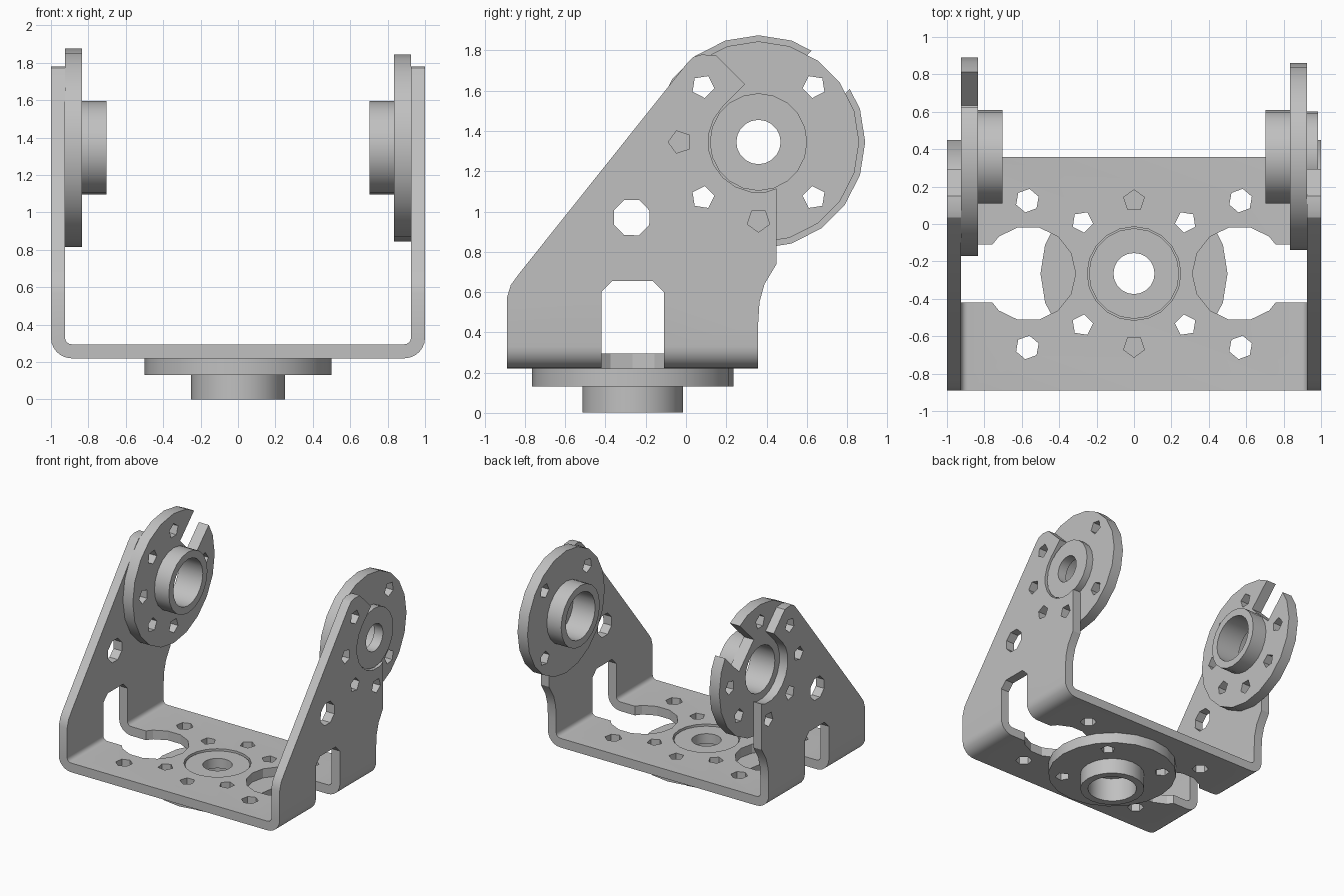
import bpy, bmesh, math
from mathutils import Matrix, Vector

cube = bpy.data.objects.get("Cube")
if cube:
    bpy.data.objects.remove(cube, do_unlink=True)

grey = bpy.data.materials.new("light_grey")
GREY = (0.53, 0.53, 0.53, 1)
grey.diffuse_color = GREY
grey.use_nodes = True
grey.node_tree.nodes["Principled BSDF"].inputs["Base Color"].default_value = GREY


def add_object(name, bm):
    bmesh.ops.recalc_face_normals(bm, faces=bm.faces)
    me = bpy.data.meshes.new(name)
    bm.to_mesh(me)
    bm.free()
    me.materials.append(grey)
    ob = bpy.data.objects.new(name, me)
    bpy.context.collection.objects.link(ob)
    return ob


def prism(name, pts, axis, a, b):
    """Extrude a 2D outline along an axis from a to b."""
    place = {"x": lambda u, v, t: (t, u, v),
             "y": lambda u, v, t: (u, t, v),
             "z": lambda u, v, t: (u, v, t)}[axis]
    bm = bmesh.new()
    low = [bm.verts.new(place(u, v, a)) for u, v in pts]
    high = [bm.verts.new(place(u, v, b)) for u, v in pts]
    bm.faces.new(low)
    bm.faces.new(high)
    n = len(pts)
    for i in range(n):
        j = (i + 1) % n
        bm.faces.new((low[i], low[j], high[j], high[i]))
    return add_object(name, bm)


def lathe(name, profile, seg):
    """Revolve a closed (radius, height) outline round z."""
    bm = bmesh.new()
    rings = [[bm.verts.new((r * math.cos(2 * math.pi * k / seg),
                            r * math.sin(2 * math.pi * k / seg), z))
              for r, z in profile] for k in range(seg)]
    n = len(profile)
    for k in range(seg):
        p, q = rings[k], rings[(k + 1) % seg]
        for i in range(n):
            j = (i + 1) % n
            bm.faces.new((p[i], p[j], q[j], q[i]))
    return add_object(name, bm)


def arc(cx, cy, r, a0, a1, n):
    return [(cx + r * math.cos(math.radians(a0 + (a1 - a0) * i / n)),
             cy + r * math.sin(math.radians(a0 + (a1 - a0) * i / n)))
            for i in range(n + 1)]


def circle(cx, cy, r, n, turn=0):
    return arc(cx, cy, r, turn, turn + 360, n)[:-1]


def carve(ob, cutters, operation="DIFFERENCE"):
    """Apply one boolean per cutter, then delete the cutters."""
    for c in cutters:
        c.hide_render = True
        m = ob.modifiers.new("cut", "BOOLEAN")
        m.operation, m.solver, m.object = operation, "EXACT", c
    dg = bpy.context.evaluated_depsgraph_get()
    me = bpy.data.meshes.new_from_object(ob.evaluated_get(dg))
    ob.modifiers.clear()
    ob.data = me
    for c in cutters:
        bpy.data.objects.remove(c, do_unlink=True)


def finish(ob):
    bpy.ops.object.select_all(action="DESELECT")
    ob.select_set(True)
    bpy.context.view_layer.objects.active = ob
    bpy.ops.object.shade_smooth_by_angle(angle=math.radians(25))


PY, PZ = 0.36, 1.345     # pivot of the side plates
BY = -0.265              # centre of the base
RING = 0.39              # bolt circle radius
BOLT = 0.058


def ring_point(cx, cy, deg):
    a = math.radians(deg)
    return cx + RING * math.cos(a), cy + RING * math.sin(a)


# Folded U bracket: sheet section swept front to back
outer = [(-1, 2.0)] + arc(-0.89, 0.33, 0.11, 180, 270, 6) \
    + arc(0.89, 0.33, 0.11, 270, 360, 6) + [(1, 2.0)]
inner = [(0.925, 2.0)] + arc(0.89, 0.33, 0.035, 360, 270, 4) \
    + arc(-0.89, 0.33, 0.035, 270, 180, 4) + [(-0.925, 2.0)]
bracket = prism("u_bracket", outer + inner, "y", -0.95, 0.45)

# Trim to the side outline
side = [(-0.89, 0.1), (-0.89, 0.57), (-0.87, 0.635), (-0.83, 0.69),
        (0.0, 1.73), (0.035, 1.767), (0.08, 1.78), (0.15, 1.774),
        (0.81, 1.114), (0.80, 1.06), (0.74, 0.99), (0.66, 0.915),
        (0.59, 0.865), (0.52, 0.815), (0.45, 0.74), (0.39, 0.64),
        (0.365, 0.55), (0.358, 0.44), (0.358, 0.1)]
carve(bracket, [prism("trim", side, "x", -1.2, 1.2)], "INTERSECT")

cuts = []
# Open U seat round the pivot, facing up and back
seat = arc(0, 0, 0.25, 90, 270, 10) + [(0.4, -0.25), (0.4, 0.25)]
k = math.sqrt(0.5)
seat = [(PY + k * (u - v), PZ + k * (u + v)) for u, v in seat]
cuts.append(prism("seat", seat, "x", -1.3, 1.3))
# Bolt holes and cable hole of the side plates
for deg in (135, 180, 225, 270, 315):
    cuts.append(prism("bolt", circle(*ring_point(PY, PZ, deg), BOLT, 5, deg), "x", -1.3, 1.3))
cuts.append(prism("cable", circle(-0.27, 0.97, 0.095, 8, 22), "x", -1.3, 1.3))
# Keyhole slots running from the base up into each side
window = [(-0.42, 0.1), (-0.11, 0.1), (-0.11, 0.60), (-0.165, 0.655),
          (-0.365, 0.655), (-0.42, 0.60)]
for s in (-1, 1):
    cuts.append(prism("window", window, "x", s * 0.75, s * 1.2))
    cuts.append(prism("keyhole", circle(s * 0.565, BY, 0.253, 14), "z", 0.1, 0.4))
# Base holes
cuts.append(prism("centre", circle(0, BY, 0.25, 20), "z", 0.1, 0.4))
for deg in (45, 90, 135, 225, 270, 315):
    cuts.append(prism("bolt", circle(*ring_point(0, BY, deg), BOLT, 5, deg), "z", 0.1, 0.4))
for s in (-1, 1):
    for y in (0.125, -0.66):
        cuts.append(prism("corner", circle(s * 0.57, y, 0.064, 6, 20), "z", 0.1, 0.4))
carve(bracket, cuts)
finish(bracket)


# Hub discs, made with the mounting face at z = 0 and the hub pointing down
def hub_disc(name, radius, matrix, slotted=False):
    rim = [(radius, 0), (radius, -0.09), (0.25, -0.09), (0.25, -0.22), (0.19, -0.22)]
    if slotted:
        profile = [(0.19, 0)] + rim
        angles = (0, 90, 135, 180, 225, 270, 315)
    else:
        profile = [(0.11, 0.06), (0.242, 0.06), (0.242, 0)] + rim + [(0.19, -0.02), (0.11, -0.02)]
        angles = (45, 135, 225, 315)
    ob = lathe(name, profile, 20)
    cutters = [prism("bolt", circle(*ring_point(0, 0, a), BOLT, 5, a), "z", -0.15, 0.1)
               for a in angles]
    if slotted:
        slot = [(0.252, -0.135), (0.7, -0.135), (0.7, 0.135), (0.252, 0.135)]
        slot = [(k * (u - v), k * (u + v)) for u, v in slot]
        cutters.append(prism("slot", slot, "z", -0.12, 0.1))
    carve(ob, cutters)
    ob.data.transform(matrix)
    if matrix.determinant() < 0:
        ob.data.flip_normals()
    finish(ob)


def side_matrix(s):
    return Matrix(((0, 0, s, s * 0.924), (1, 0, 0, PY), (0, 1, 0, PZ), (0, 0, 0, 1)))


hub_disc("base_hub_disc", 0.5, Matrix.Translation(Vector((0, BY, 0.221))))
hub_disc("left_hub_disc", 0.5, side_matrix(1))
hub_disc("right_slotted_disc", 0.53, side_matrix(-1), slotted=True)
